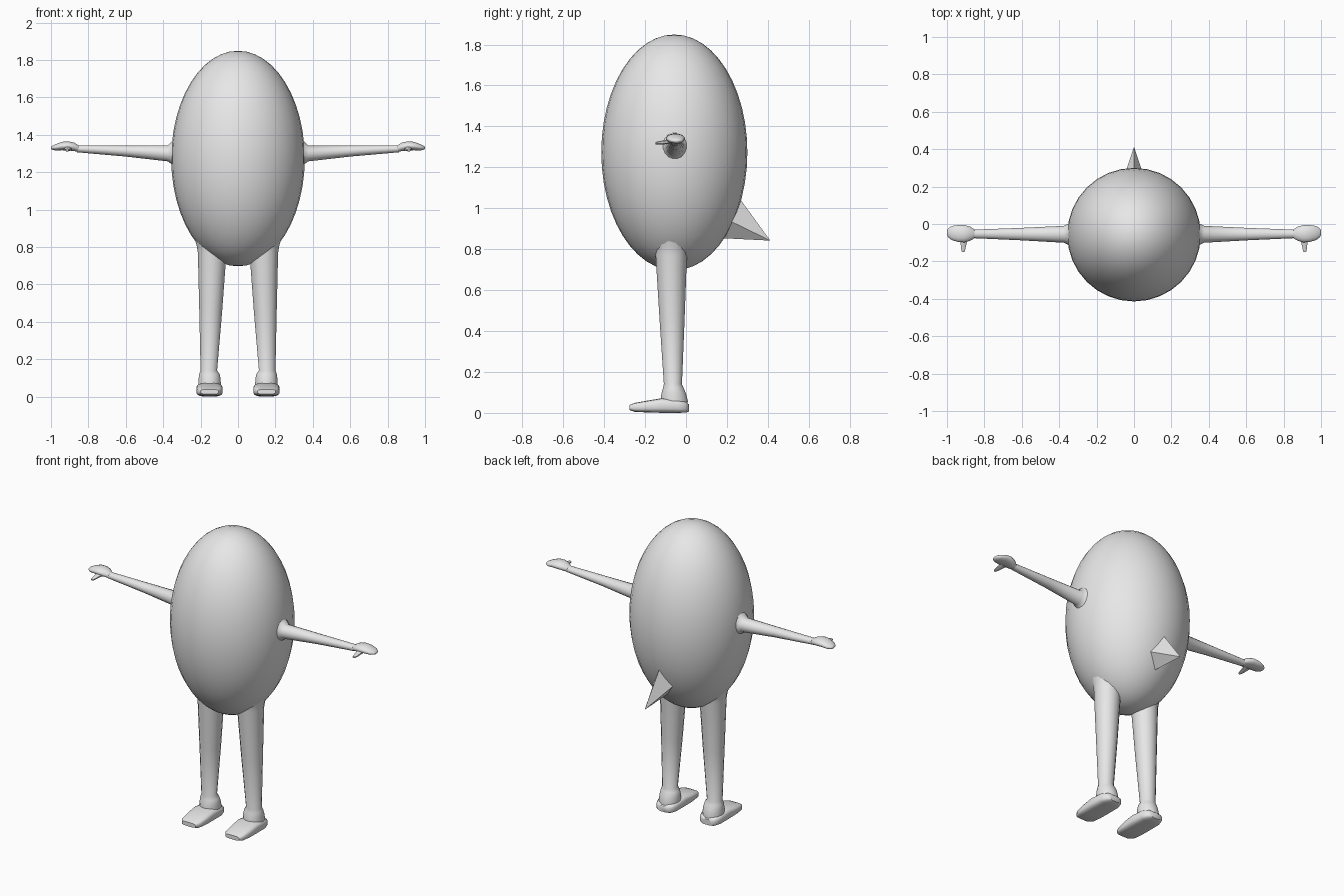
import bpy, bmesh, math
from mathutils import Vector

clay = bpy.data.materials.new("light_grey")
clay.diffuse_color = (0.8, 0.8, 0.8, 1)


def finish(name, bm, mirror=False, angle=50):
    """Turn a bmesh into a named, shaded, optionally mirrored object."""
    bmesh.ops.recalc_face_normals(bm, faces=bm.faces)
    mesh = bpy.data.meshes.new(name)
    bm.to_mesh(mesh)
    bm.free()
    mesh.materials.append(clay)
    ob = bpy.data.objects.new(name, mesh)
    bpy.context.collection.objects.link(ob)
    bpy.ops.object.select_all(action='DESELECT')
    ob.select_set(True)
    bpy.context.view_layer.objects.active = ob
    bpy.ops.object.shade_smooth_by_angle(angle=math.radians(angle))
    if mirror:
        ob.modifiers.new("mirror", 'MIRROR').use_mirror_merge = False
    return ob


def loft(name, axis, rings, sides=16, power=1.0, angle=50):
    """Skin oval rings (position, centre a, centre b, radius a, radius b) along an axis.
    A power below 1 squares the rings off."""
    bm = bmesh.new()
    loops = []
    for p, ca, cb, ra, rb in rings:
        loop = []
        for i in range(sides):
            t = 2 * math.pi * (i + 0.5) / sides
            c, s = math.cos(t), math.sin(t)
            a = ca + ra * math.copysign(abs(c) ** power, c)
            b = cb + rb * math.copysign(abs(s) ** power, s)
            co = {'x': (p, a, b), 'y': (a, p, b), 'z': (a, b, p)}[axis]
            loop.append(bm.verts.new(co))
        loops.append(loop)
    for lo, hi in zip(loops, loops[1:]):
        for i in range(sides):
            j = (i + 1) % sides
            bm.faces.new((lo[i], lo[j], hi[j], hi[i]))
    bm.faces.new(loops[0])
    bm.faces.new(loops[-1])
    return finish(name, bm, True, angle)


# Egg-shaped body
bm = bmesh.new()
bmesh.ops.create_uvsphere(bm, u_segments=32, v_segments=24, radius=1)
for v in bm.verts:
    v.co = Vector((v.co.x * 0.357, v.co.y * 0.357 - 0.057, v.co.z * 0.576 + 1.273))
finish("body", bm)

# Arms, flared where they meet the body
loft("arms", 'x', [
    (0.325, -0.055, 1.300, 0.085, 0.105),
    (0.350, -0.055, 1.304, 0.058, 0.066),
    (0.375, -0.055, 1.300, 0.046, 0.043),
    (0.600, -0.054, 1.313, 0.034, 0.030),
    (0.860, -0.053, 1.325, 0.023, 0.019)])

# Mitten hands
loft("hands", 'x', [
    (0.850, -0.053, 1.325, 0.022, 0.018),
    (0.875, -0.052, 1.335, 0.038, 0.023),
    (0.905, -0.052, 1.340, 0.047, 0.025),
    (0.940, -0.051, 1.340, 0.046, 0.023),
    (0.975, -0.048, 1.333, 0.038, 0.017),
    (0.994, -0.047, 1.330, 0.024, 0.010),
    (1.000, -0.047, 1.330, 0.012, 0.005)])

# Thumbs pointing forward
loft("thumbs", 'y', [
    (-0.070, 0.908, 1.328, 0.026, 0.014),
    (-0.100, 0.911, 1.323, 0.018, 0.011),
    (-0.135, 0.913, 1.319, 0.012, 0.009),
    (-0.150, 0.913, 1.318, 0.008, 0.006)], sides=8)

# Legs, flared into the belly, with an ankle swelling at the bottom
loft("legs", 'z', [
    (0.860, 0.140, -0.070, 0.100, 0.100),
    (0.810, 0.138, -0.071, 0.085, 0.083),
    (0.770, 0.138, -0.072, 0.078, 0.078),
    (0.450, 0.146, -0.068, 0.062, 0.062),
    (0.140, 0.156, -0.064, 0.045, 0.045),
    (0.120, 0.153, -0.062, 0.056, 0.052),
    (0.095, 0.152, -0.060, 0.060, 0.061),
    (0.060, 0.152, -0.058, 0.062, 0.068),
    (0.020, 0.152, -0.057, 0.060, 0.066)])

# Flat-soled feet
loft("feet", 'y', [
    (0.014, 0.152, 0.024, 0.036, 0.018),
    (0.000, 0.152, 0.028, 0.056, 0.027),
    (-0.035, 0.152, 0.032, 0.069, 0.032),
    (-0.120, 0.152, 0.036, 0.071, 0.036),
    (-0.190, 0.152, 0.031, 0.070, 0.029),
    (-0.250, 0.152, 0.027, 0.063, 0.022),
    (-0.275, 0.152, 0.026, 0.048, 0.013)], power=0.55, angle=40)

# Pointed four-sided tail
bm = bmesh.new()
tip = bm.verts.new((0, 0.412, 0.842))
base = [bm.verts.new(c) for c in
        ((0, 0.235, 1.085), (0.075, 0.19, 0.95), (0, 0.15, 0.855), (-0.075, 0.19, 0.95))]
for i in range(4):
    bm.faces.new((base[i], base[(i + 1) % 4], tip))
bm.faces.new(base)
finish("tail", bm, angle=20)
